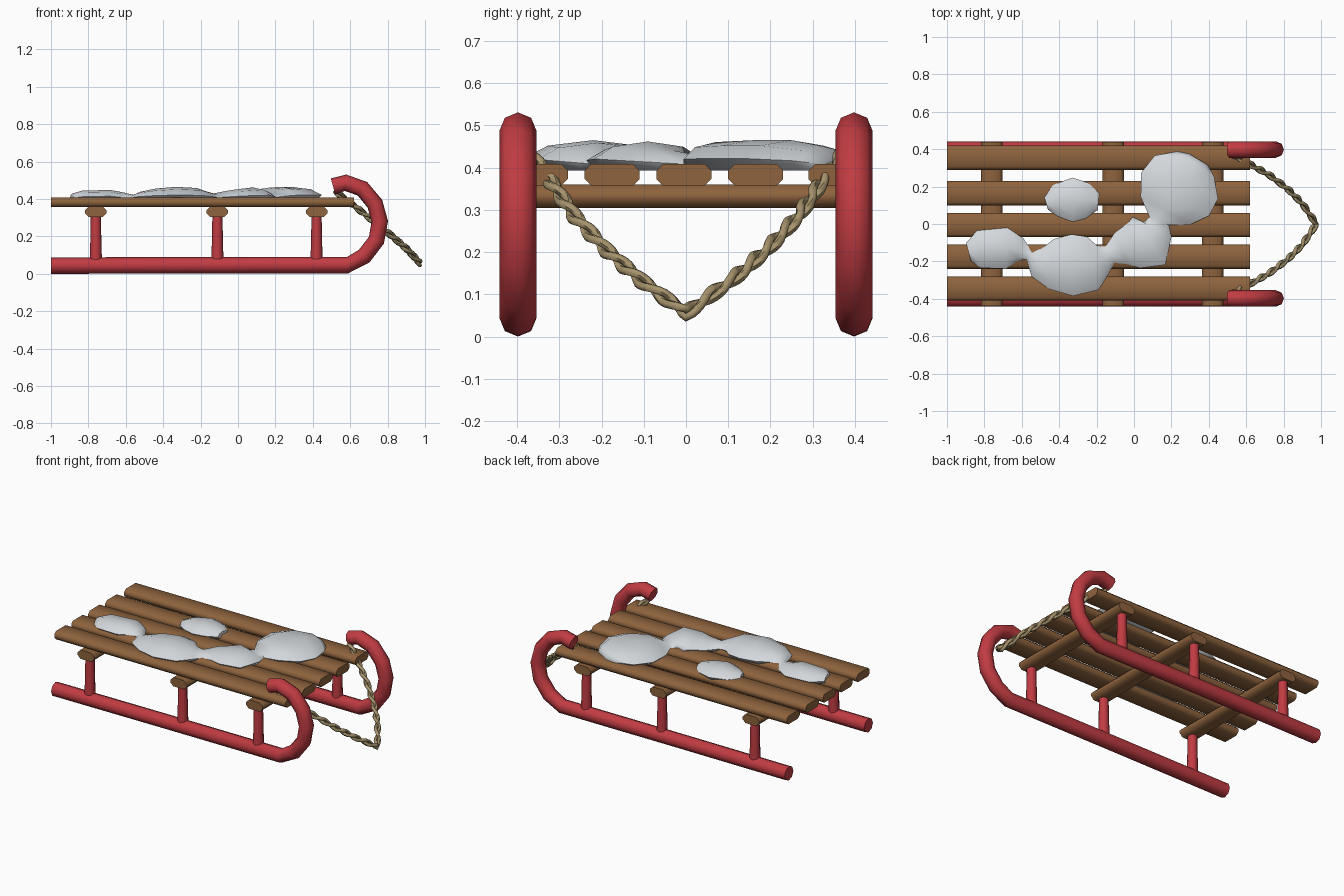
import bpy, bmesh, math
from mathutils import Vector

if "Cube" in bpy.data.objects:
    bpy.data.objects.remove(bpy.data.objects["Cube"])


def material(name, rgb):
    m = bpy.data.materials.new(name)
    m.use_nodes = True
    m.diffuse_color = (*rgb, 1)
    bsdf = m.node_tree.nodes["Principled BSDF"]
    bsdf.inputs["Base Color"].default_value = (*rgb, 1)
    bsdf.inputs["Roughness"].default_value = 0.8
    return m


RED = material("red paint", (0.53, 0.045, 0.055))
WOOD = material("brown wood", (0.27, 0.125, 0.047))
SNOW = material("snow white", (0.66, 0.69, 0.72))
ROPE = material("tan rope", (0.38, 0.29, 0.15))


def finish(bm, name, mat, angle=40):
    bmesh.ops.recalc_face_normals(bm, faces=bm.faces)
    mesh = bpy.data.meshes.new(name)
    bm.to_mesh(mesh)
    bm.free()
    obj = bpy.data.objects.new(name, mesh)
    bpy.context.collection.objects.link(obj)
    mesh.materials.append(mat)
    bpy.ops.object.select_all(action="DESELECT")
    obj.select_set(True)
    bpy.context.view_layer.objects.active = obj
    bpy.ops.object.shade_smooth_by_angle(angle=math.radians(angle))
    return obj


def loft(rings, name, mat, angle=40):
    """Skin a list of closed rings and cap both ends."""
    bm = bmesh.new()
    loops = [[bm.verts.new(p) for p in ring] for ring in rings]
    n = len(loops[0])
    for a, b in zip(loops, loops[1:]):
        for i in range(n):
            j = (i + 1) % n
            bm.faces.new((a[i], a[j], b[j], b[i]))
    bm.faces.new(loops[0])
    bm.faces.new(loops[-1])
    return finish(bm, name, mat, angle)


def frames(path, ref):
    """Yield each path point with two axes across the path."""
    for i, p in enumerate(path):
        t = path[min(i + 1, len(path) - 1)] - path[max(i - 1, 0)]
        n = t.cross(ref).normalized()
        yield p, n, n.cross(t).normalized()


def circle(p, n, b, r, sides):
    steps = [math.tau * k / sides for k in range(sides)]
    return [p + r * (n * math.cos(a) + b * math.sin(a)) for a in steps]


def tube(path, ref, r, sides, name, mat, angle=40):
    return loft([circle(p, n, b, r, sides) for p, n, b in frames(path, ref)], name, mat, angle)


def plank(name, centre, size, chamfer):
    bm = bmesh.new()
    bmesh.ops.create_cube(bm, size=1)
    for v in bm.verts:
        v.co = Vector(centre) + Vector([c * s for c, s in zip(v.co, size)])
    # chamfer only the long edges
    longest = max(size)
    edges = [e for e in bm.edges if abs(e.calc_length() - longest) < 1e-4]
    bmesh.ops.bevel(bm, geom=edges, offset=chamfer, segments=1, affect="EDGES")
    return finish(bm, name, WOOD, 50)


# Seat slats
for i, y in enumerate((-0.345, -0.175, -0.005, 0.165, 0.355)):
    plank(f"seat_slat_{i + 1}", (-0.19, y, 0.383), (1.62, 0.13, 0.052), 0.016)

# Cross beams and posts
for where, x in (("rear", -0.76), ("middle", -0.11), ("front", 0.42)):
    plank(f"{where}_cross_beam", (x, 0, 0.332), (0.115, 0.875, 0.056), 0.02)
    for side, s in (("left", 1), ("right", -1)):
        rings = [circle(Vector((x, s * 0.395, z)), Vector((1, 0, 0)), Vector((0, 1, 0)), r, 8)
                 for z, r in ((0.05, 0.033), (0.2, 0.029), (0.32, 0.027))]
        loft(rings, f"{where}_{side}_post", RED, 50)

# Curled runners
curl = [(-1, 0.044), (-0.2, 0.046), (0.585, 0.046), (0.675, 0.095), (0.74, 0.18), (0.758, 0.28),
        (0.732, 0.375), (0.665, 0.455), (0.575, 0.487), (0.508, 0.468)]
for side, s in (("left", 1), ("right", -1)):
    path = [Vector((x, s * 0.398, z)) for x, z in curl]
    tube(path, Vector((0, 1, 0)), 0.044, 8, f"{side}_runner", RED, 50)

# Pull rope: two strands twisted round one path
half = [Vector(p) for p in ((0.52, 0.375, 0.44), (0.62, 0.32, 0.365), (0.72, 0.265, 0.285),
                            (0.82, 0.19, 0.205), (0.9, 0.11, 0.135), (0.975, 0, 0.055))]
corners = half + [Vector((p.x, -p.y, p.z)) for p in reversed(half[:-1])]
STEPS = 12
core = [a.lerp(b, k / STEPS) for a, b in zip(corners, corners[1:]) for k in range(STEPS)]
core.append(corners[-1])
up = Vector((0, 0, 1))
for k in range(2):
    strand = []
    for i, (p, n, b) in enumerate(frames(core, up)):
        a = math.pi * k + i * 0.5
        strand.append(p + 0.01 * (n * math.cos(a) + b * math.sin(a)))
    tube(strand, up, 0.0105, 6, f"rope_strand_{k + 1}", ROPE, 60)


# Snow patches: flattened sections along a wandering spine (x, y, half width)
SECTION = ((-0.8, 0), (-1, 0.4), (-0.65, 0.82), (0, 1), (0.65, 0.82), (1, 0.4), (0.8, 0))


def snow(name, spine):
    path = [Vector((x, y, 0.393)) for x, y, w in spine]
    rings = []
    for (p, n, b), (x, y, w) in zip(frames(path, up), spine):
        h = 0.022 + 0.05 * min(1, w / 0.165)
        rings.append([p + n * (u * w) + up * (v * h) for u, v in SECTION])
    return loft(rings, name, SNOW, 60)


snow("snow_drift", [
    (-0.885, -0.15, 0.05), (-0.83, -0.135, 0.1), (-0.68, -0.13, 0.11), (-0.61, -0.14, 0.065),
    (-0.56, -0.17, 0.025), (-0.52, -0.205, 0.08), (-0.44, -0.215, 0.135), (-0.33, -0.22, 0.165),
    (-0.22, -0.21, 0.145), (-0.165, -0.185, 0.08), (-0.13, -0.165, 0.05), (-0.07, -0.13, 0.09),
    (0.0, -0.115, 0.125), (0.08, -0.09, 0.155), (0.125, -0.03, 0.085), (0.135, 0.015, 0.055),
    (0.165, 0.07, 0.15), (0.22, 0.16, 0.215), (0.28, 0.25, 0.205), (0.33, 0.32, 0.12),
    (0.345, 0.345, 0.06)])
snow("snow_patch", [
    (-0.47, 0.11, 0.035), (-0.42, 0.125, 0.085), (-0.33, 0.13, 0.118), (-0.25, 0.125, 0.095),
    (-0.19, 0.12, 0.045)])
